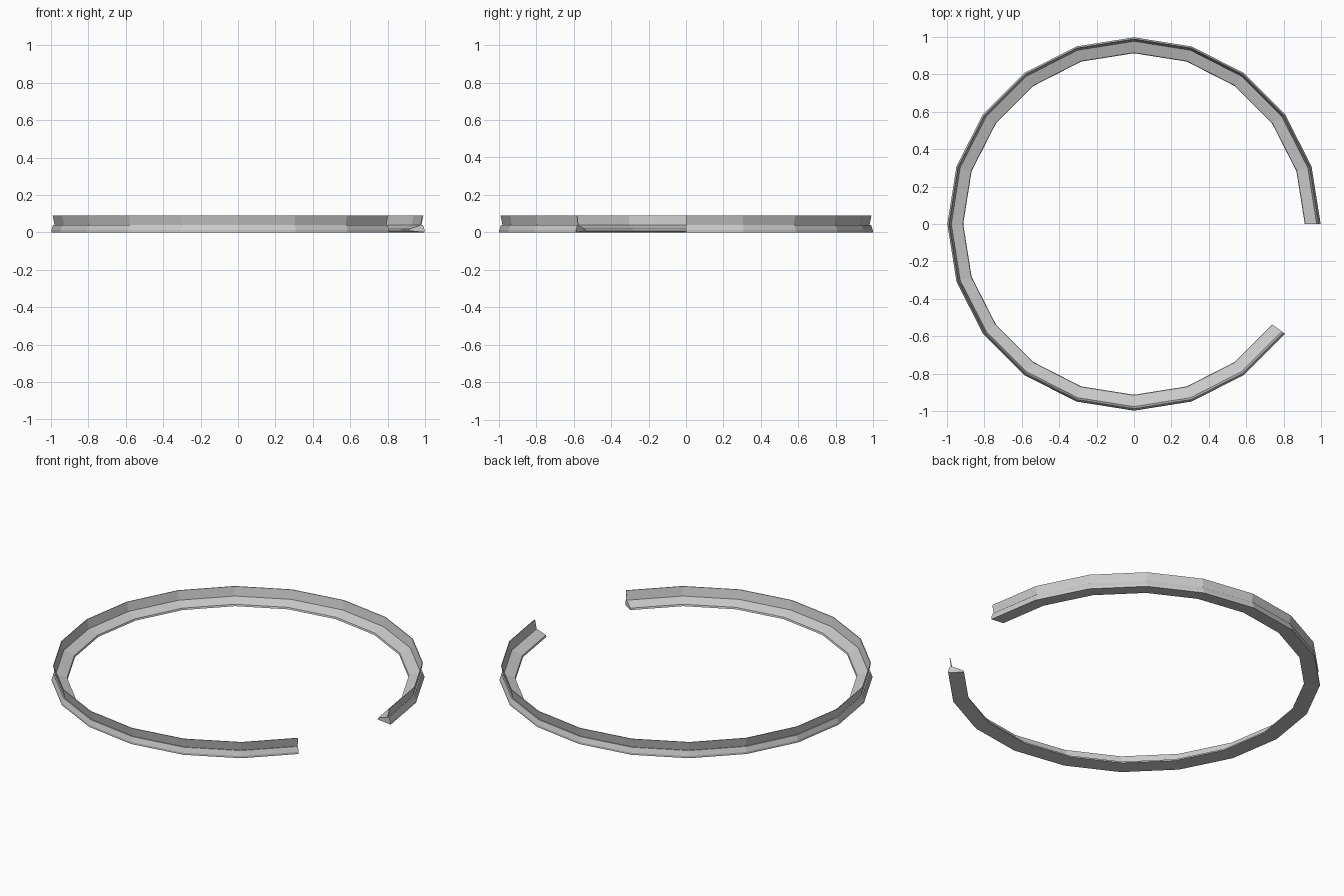
import bpy
import bmesh
from math import cos, sin, radians

if "Cube" in bpy.data.objects:
    bpy.data.objects.remove(bpy.data.objects["Cube"])

STEP = 18      # degrees per side of the 20-sided ring
SIDES = 18     # two sides are left open as a gap


def sweep(name, profile, closed):
    """Sweep a (radius, z) profile around the open ring."""
    bm = bmesh.new()
    rings = []
    for i in range(SIDES + 1):
        a = radians(i * STEP)
        rings.append([bm.verts.new((r * cos(a), r * sin(a), z)) for r, z in profile])
    n = len(profile)
    for p, q in zip(rings, rings[1:]):
        for j in range(n if closed else n - 1):
            k = (j + 1) % n
            bm.faces.new((p[j], q[j], q[k], p[k]))
    if closed:
        bm.faces.new(rings[0])
        bm.faces.new(rings[-1][::-1])
    bmesh.ops.recalc_face_normals(bm, faces=bm.faces)
    mesh = bpy.data.meshes.new(name)
    bm.to_mesh(mesh)
    bm.free()
    obj = bpy.data.objects.new(name, mesh)
    bpy.context.collection.objects.link(obj)
    return obj


# Wedge-shaped base with an inward sloping flange and a small inner lip
sweep("base_flange", [(0.913, 0.008), (0.998, 0.0), (0.998, 0.012), (0.988, 0.04),
                      (0.974, 0.038), (0.916, 0.018)], True)

# Thin wall leaning slightly outward
sweep("upper_wall", [(0.976, 0.036), (0.980, 0.036), (0.991, 0.091), (0.987, 0.091)], True)
